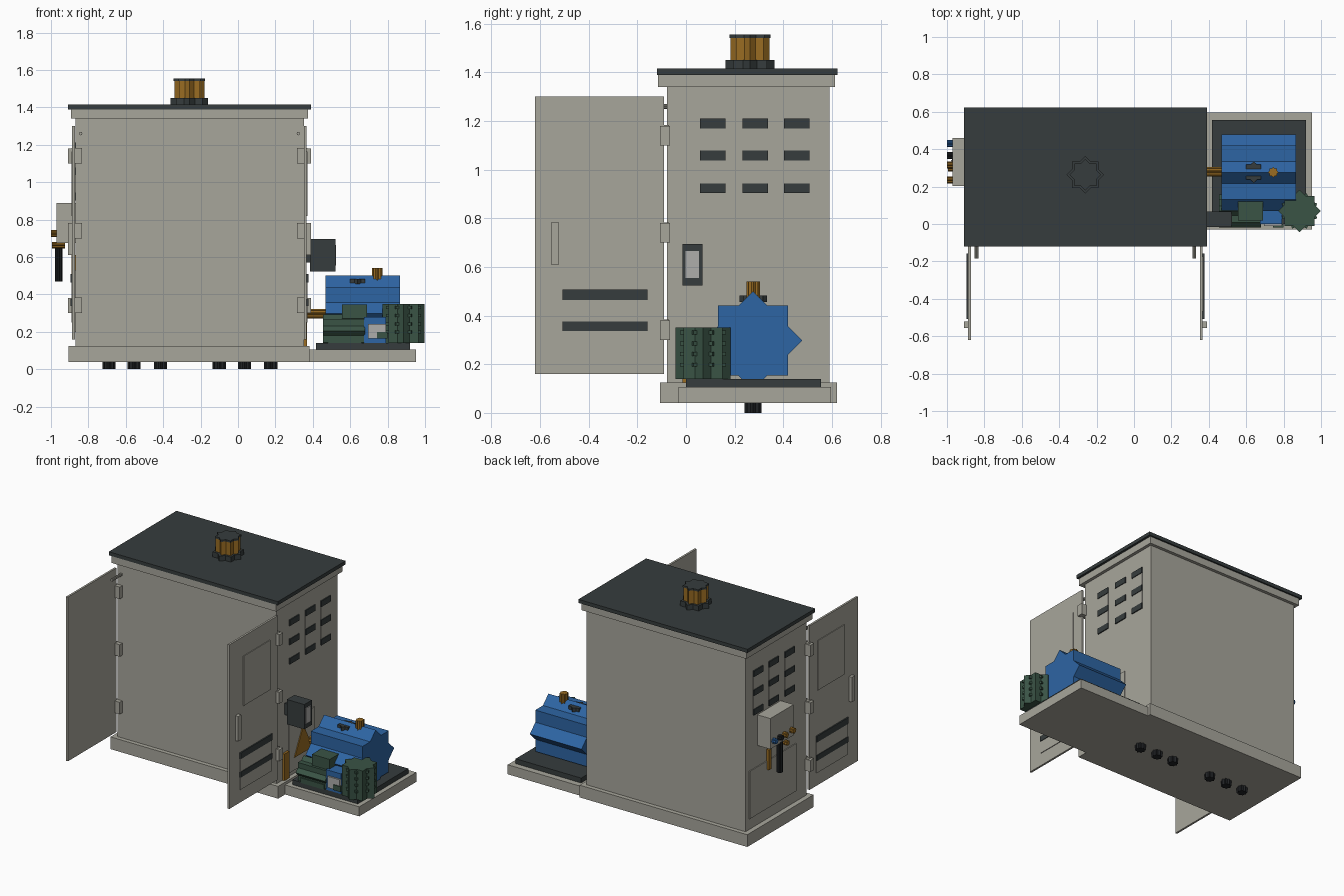
import bpy, bmesh, math

cube = bpy.data.objects.get("Cube")
if cube:
    bpy.data.objects.remove(cube, do_unlink=True)


def material(name, rgb):
    m = bpy.data.materials.new(name)
    m.use_nodes = True
    m.diffuse_color = (*rgb, 1)
    node = next(n for n in m.node_tree.nodes if n.type == 'BSDF_PRINCIPLED')
    node.inputs["Base Color"].default_value = (*rgb, 1)
    return m


GREY = material("pebble_grey", (0.39, 0.38, 0.33))
DARK = material("anthracite", (0.037, 0.046, 0.047))
BLUE = material("tank_blue", (0.027, 0.13, 0.37))
GREEN = material("motor_green", (0.042, 0.088, 0.06))
GOLD = material("brass", (0.32, 0.15, 0.016))
BLACK = material("cable_black", (0.014, 0.016, 0.018))
LIGHT = material("light_grey", (0.42, 0.42, 0.41))


def prism(name, axis, pts, a0, a1, mat):
    """Extrude a 2D outline along an axis from a0 to a1."""
    place = {'x': lambda p, a: (a, p[0], p[1]),
             'y': lambda p, a: (p[0], a, p[1]),
             'z': lambda p, a: (p[0], p[1], a)}[axis]
    bm = bmesh.new()
    low = [bm.verts.new(place(p, a0)) for p in pts]
    high = [bm.verts.new(place(p, a1)) for p in pts]
    bm.faces.new(low)
    bm.faces.new(high)
    n = len(pts)
    for i in range(n):
        j = (i + 1) % n
        bm.faces.new((low[i], low[j], high[j], high[i]))
    bmesh.ops.recalc_face_normals(bm, faces=bm.faces)
    me = bpy.data.meshes.new(name)
    bm.to_mesh(me)
    bm.free()
    me.materials.append(mat)
    ob = bpy.data.objects.new(name, me)
    bpy.context.collection.objects.link(ob)
    return ob


def box(name, x, y, z, mat):
    pts = [(x[0], y[0]), (x[1], y[0]), (x[1], y[1]), (x[0], y[1])]
    return prism(name, 'z', pts, z[0], z[1], mat)


def star(name, axis, centre, r, a0, a1, mat, turn=0.0):
    """Eight-pointed star column made of two crossed squares."""
    pts = []
    for i in range(16):
        a = math.pi * i / 8 + turn
        q = r if i % 2 == 0 else r * 0.765
        pts.append((centre[0] + q * math.cos(a), centre[1] + q * math.sin(a)))
    return prism(name, axis, pts, a0, a1, mat)


# Cabinet shell, plinth and roof
CX = -0.2595
box("cabinet_body", (-0.87, 0.352), (-0.078, 0.59), (0.12, 1.345), GREY)
box("cabinet_plinth", (-0.905, 0.383), (-0.107, 0.62), (0.04, 0.125), GREY)
box("roof_flange", (-0.893, 0.374), (-0.115, 0.612), (1.34, 1.392), GREY)
box("roof_cap", (-0.909, 0.39), (-0.12, 0.623), (1.39, 1.415), DARK)

# Roof vent
vent = (-0.26, 0.263)
star("vent_flange", 'z', vent, 0.1, 1.41, 1.45, DARK)
star("vent_pipe", 'z', vent, 0.08, 1.45, 1.542, GOLD)
star("vent_cap", 'z', vent, 0.084, 1.542, 1.555, DARK)

# Cable glands under the plinth
for i, x in enumerate((-0.69, -0.555, -0.415, -0.1, 0.035, 0.175)):
    star(f"cable_gland_{i}", 'z', (x, 0.275), 0.035, 0, 0.045, BLACK)

# Parts found on both ends: doors, hinges, stays, louvres
for s, side in ((-1, "right"), (1, "left")):
    def span(a, b):
        return tuple(sorted((CX + s * a, CX + s * b)))

    box(f"{side}_door", span(0.613, 0.627), (-0.62, -0.09), (0.16, 1.3), GREY)
    box(f"{side}_door_panel", span(0.626, 0.632), (-0.468, -0.175), (0.82, 1.165), GREY)
    box(f"{side}_door_vent_plate", span(0.626, 0.632), (-0.505, -0.16), (0.25, 0.505), GREY)
    for k, z in enumerate(((0.465, 0.508), (0.337, 0.375))):
        box(f"{side}_door_vent_slot_{k}", span(0.626, 0.636), (-0.507, -0.158), z, DARK)
    box(f"{side}_door_handle", span(0.626, 0.65), (-0.555, -0.522), (0.61, 0.783), GREY)

    for k, z in enumerate((0.3, 0.7, 1.1)):
        box(f"{side}_hinge_leaf_{k}", span(0.575, 0.632), (-0.106, -0.07), (z, z + 0.083), GREY)
        box(f"{side}_hinge_knuckle_{k}", span(0.61, 0.65), (-0.106, -0.065), (z, z + 0.08), GREY)
    star(f"{side}_door_stay", 'y', (CX + s * 0.582, 1.26), 0.01, -0.185, -0.07, GREY)

    for c, y in enumerate((0.11, 0.285, 0.455)):
        box(f"{side}_louvre_plate_{c}", span(0.608, 0.614), (y - 0.05, y + 0.05), (0.905, 1.21), GREY)
        for k, z in enumerate((0.903, 1.038, 1.17)):
            box(f"{side}_louvre_slot_{c}_{k}", span(0.608, 0.619),
                (y - 0.052, y + 0.052), (z, z + 0.041), DARK)

# Access panels, warning sign and earth bar
box("left_access_panel", (0.35, 0.358), (0.05, 0.33), (0.15, 0.505), GREY)
box("right_access_panel", (-0.876, -0.868), (0.04, 0.55), (0.2, 0.53), GREY)
prism("warning_sign", 'x', [(0.105, 0.24), (0.3, 0.24), (0.2, 0.43)], 0.357, 0.364, GOLD)
box("earth_bar", (0.35, 0.368), (-0.015, 0.04), (0.125, 0.31), GOLD)

# Control box with display
box("control_box", (0.386, 0.52), (-0.015, 0.067), (0.523, 0.695), DARK)
box("control_bracket", (0.35, 0.39), (0.01, 0.045), (0.57, 0.65), DARK)
box("control_display", (0.519, 0.525), (-0.002, 0.053), (0.555, 0.665), LIGHT)

# Side platform
box("side_plinth", (0.38, 0.952), (-0.03, 0.597), (0.04, 0.106), GREY)
box("side_base_plate", (0.417, 0.92), (0.0, 0.555), (0.105, 0.14), DARK)

# Tank with hatch, filler and feed pipe
star("tank", 'x', (0.275, 0.297), 0.203, 0.468, 0.865, BLUE)
star("tank_hatch", 'z', (0.64, 0.277), 0.057, 0.455, 0.482, DARK)
star("tank_filler", 'z', (0.744, 0.277), 0.028, 0.45, 0.54, GOLD)
star("feed_pipe", 'x', (0.28, 0.297), 0.025, 0.35, 0.47, GOLD)

# Motor, pump and finned cooler
star("motor", 'x', (0.07, 0.205), 0.088, 0.455, 0.68, GREEN)
box("motor_foot", (0.48, 0.66), (0.0, 0.14), (0.135, 0.17), GREEN)
box("motor_terminal_box", (0.555, 0.69), (0.02, 0.122), (0.27, 0.346), GREEN)
box("pump_block", (0.675, 0.79), (0.0, 0.14), (0.14, 0.28), BLUE)
box("pump_plate", (0.695, 0.79), (-0.012, 0.002), (0.165, 0.243), LIGHT)
box("pump_outlet", (0.742, 0.8), (-0.018, 0.0), (0.163, 0.2), GREEN)
cooler = (0.885, 0.07)
star("cooler", 'z', cooler, 0.113, 0.14, 0.35, GREEN)
for k in range(4):
    z = 0.19 + k * 0.044
    star(f"cooler_fin_{k}", 'z', cooler, 0.102, z, z + 0.016, GREEN, math.pi / 8)

# Junction box with connectors and hoses
box("junction_box", (-0.97, -0.868), (0.203, 0.46), (0.675, 0.888), GREY)
for k, (y, mat) in enumerate(((0.43, BLUE), (0.367, BLACK), (0.315, GOLD), (0.235, GOLD))):
    star(f"connector_{k}", 'x', (y, 0.725), 0.019, -1.0, -0.96, mat)
star("hose_elbow", 'x', (0.3, 0.663), 0.018, -0.995, -0.925, GOLD)
star("cable_hose", 'z', (-0.958, 0.338), 0.02, 0.468, 0.68, BLACK)
box("wall_earth_bar", (-0.89, -0.868), (0.335, 0.36), (0.47, 0.61), GOLD)
